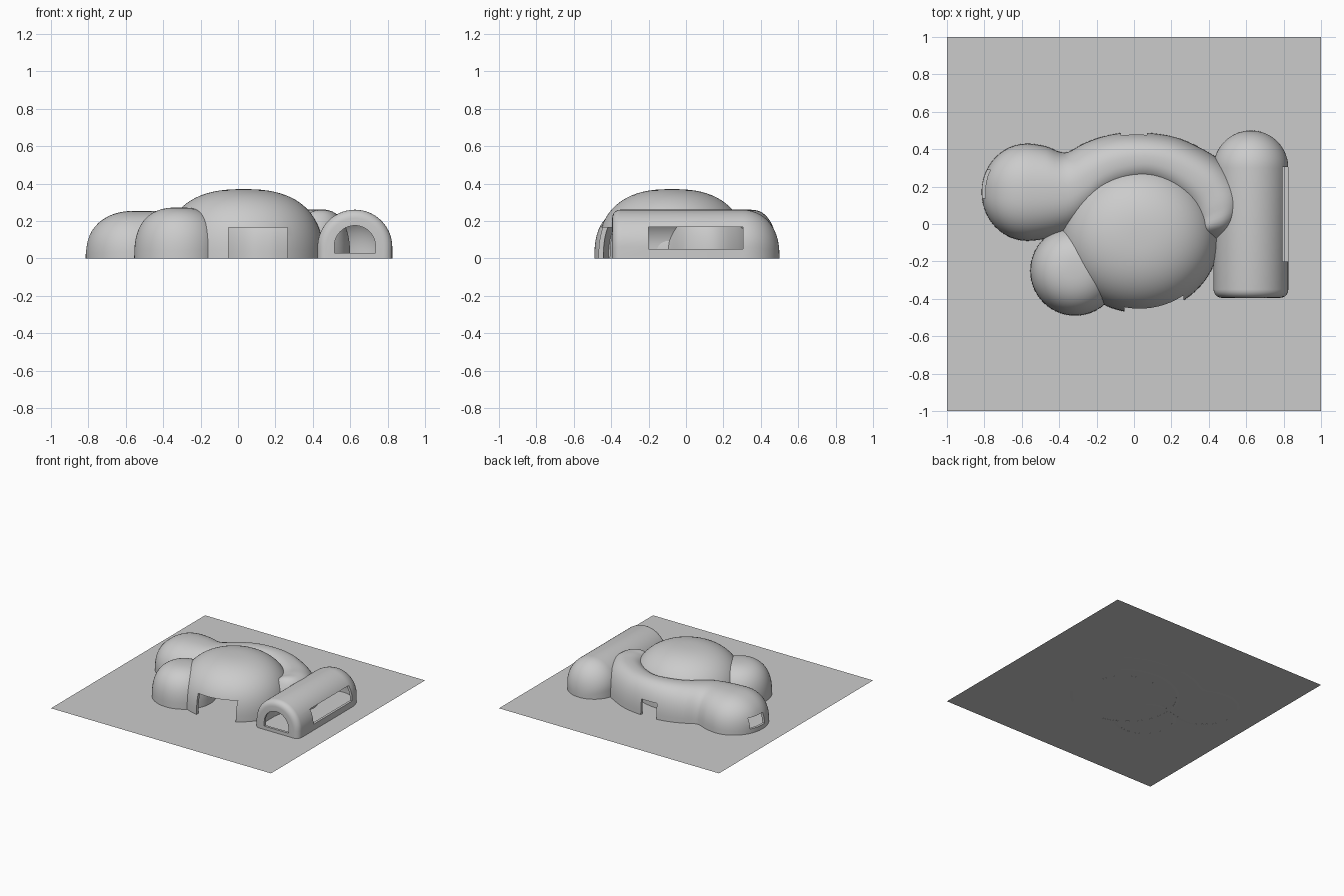
import bpy, bmesh, math
from mathutils import Vector

if "Cube" in bpy.data.objects:
    bpy.data.objects.remove(bpy.data.objects["Cube"])


def sup(v, n):
    return math.copysign(abs(v) ** (2 / n), v)


def shell(name, rows, closed=False, cap_first=False, thick=0.025):
    """Loft rows of points into a smooth skin and give it wall thickness."""
    bm = bmesh.new()
    grid = [[bm.verts.new(p) for p in r] for r in rows]
    m = len(rows[0])
    for a, b in zip(grid, grid[1:]):
        for j in range(m if closed else m - 1):
            k = (j + 1) % m
            bm.faces.new((a[j], a[k], b[k], b[j]))
    if cap_first:
        bm.faces.new(grid[0])
    bmesh.ops.remove_doubles(bm, verts=bm.verts, dist=0.0004)
    bmesh.ops.recalc_face_normals(bm, faces=bm.faces)
    if sum(f.normal.z * f.calc_area() for f in bm.faces) < 0:
        bmesh.ops.reverse_faces(bm, faces=bm.faces)
    me = bpy.data.meshes.new(name)
    bm.to_mesh(me)
    bm.free()
    ob = bpy.data.objects.new(name, me)
    bpy.context.collection.objects.link(ob)
    mod = ob.modifiers.new("wall", 'SOLIDIFY')
    mod.thickness = thick
    mod.offset = -1
    return ob


def prism(name, outline, y0, y1):
    """Cutter: an x-z outline extruded from y0 to y1."""
    bm = bmesh.new()
    f = bm.faces.new([bm.verts.new((x, y0, z)) for x, z in outline])
    ext = bmesh.ops.extrude_face_region(bm, geom=[f])
    for v in ext['geom']:
        if isinstance(v, bmesh.types.BMVert):
            v.co.y = y1
    bmesh.ops.recalc_face_normals(bm, faces=bm.faces)
    me = bpy.data.meshes.new(name)
    bm.to_mesh(me)
    bm.free()
    ob = bpy.data.objects.new(name, me)
    bpy.context.collection.objects.link(ob)
    ob.hide_render = True
    return ob


def box(name, x0, x1, y0, y1, z0, z1):
    return prism(name, [(x0, z0), (x1, z0), (x1, z1), (x0, z1)], y0, y1)


def finish(ob, cutters=()):
    """Cut the openings, apply modifiers and shade smooth."""
    for c in cutters:
        mod = ob.modifiers.new("opening", 'BOOLEAN')
        mod.operation = 'DIFFERENCE'
        mod.solver = 'EXACT'
        mod.object = c
    bpy.ops.object.select_all(action='DESELECT')
    bpy.context.view_layer.objects.active = ob
    ob.select_set(True)
    for mod in list(ob.modifiers):
        bpy.ops.object.modifier_apply(modifier=mod.name)
    bpy.ops.object.shade_smooth_by_angle(angle=math.radians(35))
    for c in cutters:
        bpy.data.objects.remove(c)


def dome(name, cx, cy, rx, ry, h, n, seg=72, rings=20):
    rows = []
    for i in range(rings + 1):
        a = math.pi / 2 * i / rings
        r, z = sup(max(math.cos(a), 0), n), h * sup(math.sin(a), n)
        if i == rings:
            r = 0
        rows.append([(cx + rx * r * math.cos(2 * math.pi * j / seg),
                      cy + ry * r * math.sin(2 * math.pi * j / seg), z) for j in range(seg)])
    return shell(name, rows, closed=True)


# Ground
bpy.ops.mesh.primitive_plane_add(size=2)
bpy.context.object.name = "ground"

# Main dome with front doorway
finish(dome("main_dome", 0.03, -0.075, 0.425, 0.40, 0.37, 2.5),
       [box("door_cut", -0.05, 0.265, -0.7, -0.3, -0.1, 0.165)])

# Small front-left dome
finish(dome("side_dome", -0.315, -0.25, 0.24, 0.24, 0.272, 2.6, 56, 16))

# Curved wing behind the dome: (outer x, y, inner x, y, height) stations
lobe = []
for i in range(12):
    a = math.pi / 2 * i / 12
    x, w = -0.57 - 0.245 * math.cos(a), 0.26 * math.sin(a)
    lobe.append((x, 0.17 + w, x, 0.17 - w, 0.253 * math.sin(a) ** 0.8))
keys = [(-.65, .42, -.65, -.08, .25), (-.57, .43, -.57, -.09, .253), (-.47, .415, -.45, -.075, .253),
        (-.37, .382, -.33, -.04, .25), (-.27, .43, -.24, .03, .253), (-.17, .467, -.17, .11, .257),
        (-.05, .488, -.07, .17, .26), (.10, .485, .06, .20, .26), (.25, .455, .16, .17, .26),
        (.42, .37, .23, .12, .26), (.53, .28, .28, .06, .26), (.60, .15, .30, 0, .26),
        (.56, .0, .31, -.05, .24), (.45, -.10, .36, -.10, .10), (.44, -.12, .36, -.12, .08)]
stations = lobe
for i in range(1, len(keys) - 2):
    p0, p1, p2, p3 = keys[i - 1:i + 3]
    for k in range(5):
        t = k / 5
        stations.append(tuple(0.5 * (2 * b + (c - a) * t + (2 * a - 5 * b + 4 * c - d) * t * t
                                     + (3 * b - a - 3 * c + d) * t ** 3)
                              for a, b, c, d in zip(p0, p1, p2, p3)))
stations.append(keys[-2])
rows = []
for ox, oy, ix, iy, h in stations:
    o, q = Vector((ox, oy, 0)), Vector((ix, iy, 0))
    row = []
    for j in range(33):
        a = math.pi * j / 32
        p = (o + q) / 2 + (o - q) / 2 * sup(math.cos(a), 2.4)
        p.z = h * sup(max(math.sin(a), 0), 2.4) if 0 < j < 32 else 0
        row.append(p)
    rows.append(row)
finish(shell("curved_wing", rows, thick=0.02),
       [box("back_door_cut", -0.07, 0.07, 0.40, 0.6, -0.1, 0.125),
        box("end_window_cut", -0.9, -0.70, 0.14, 0.29, 0.035, 0.12)])


# Right vault: arched section, flat rounded front, domed back
def arch(cx, r, wall, z0=0.0, n=28):
    pts = [(cx + r, z0)]
    pts += [(cx + r * math.cos(math.pi * i / n), wall + r * math.sin(math.pi * i / n)) for i in range(n + 1)]
    return pts + [(cx - r, z0)]


def section(y, sx, sz):
    return [(0.625 + x * sx, y, z * sz) for x, z in arch(0, 0.2, 0.06)]


rows = []
for i in range(6):
    a = math.pi / 2 * i / 5
    inset = 0.045 * (1 - math.sin(a))
    rows.append(section(-0.35 - 0.045 * math.cos(a), (0.2 - inset) / 0.2, (0.26 - inset) / 0.26))
for i in range(17):
    a = math.pi / 2 * i / 16
    c = max(math.cos(a), 0) if i < 16 else 0
    rows.append(section(0.3 + 0.2 * math.sin(a), c, c ** 0.8))
finish(shell("right_vault", rows, cap_first=True, thick=0.02),
       [prism("arch_cut", arch(0.625, 0.11, 0.065, 0.028), -0.5, -0.30),
        box("long_window_cut", 0.74, 0.95, -0.2, 0.305, 0.05, 0.168)])
